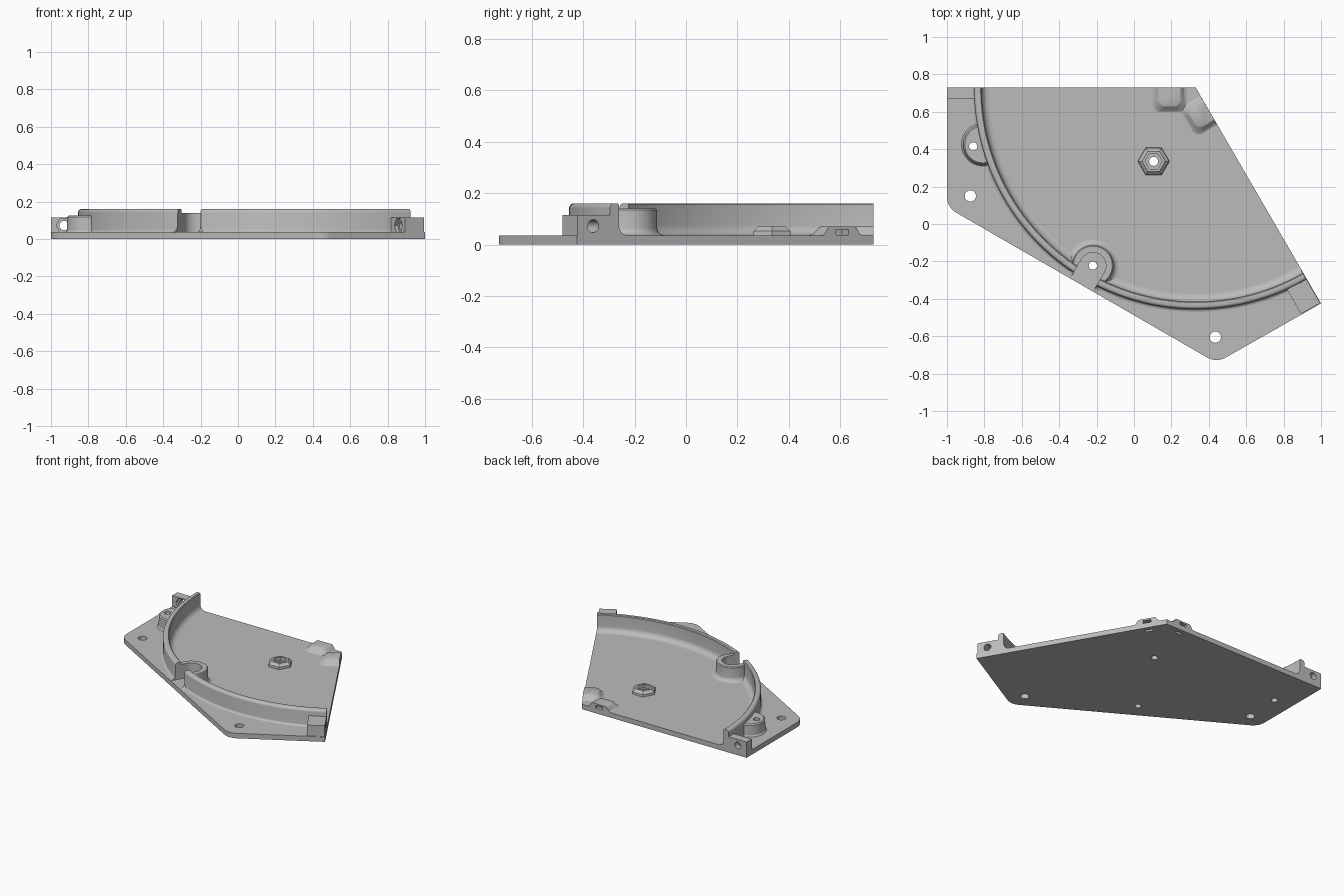
import bpy, bmesh
from math import cos, sin, radians, pi
from mathutils import Vector, Matrix

if "Cube" in bpy.data.objects:
    bpy.data.objects.remove(bpy.data.objects["Cube"])

grey = bpy.data.materials.new("plain_grey")
grey.use_nodes = True
GREY = (0.5, 0.5, 0.5, 1)
grey.diffuse_color = GREY
grey.node_tree.nodes["Principled BSDF"].inputs["Base Color"].default_value = GREY

HUB = Vector((0.33, 0.73, 0))     # corner shared by both mating edges
FLOOR = 0.036
PARTS = []


def loft(name, rings, part=True):
    """Skin closed rings of points and cap both ends."""
    bm = bmesh.new()
    loops = [[bm.verts.new(p) for p in ring] for ring in rings]
    for a, b in zip(loops, loops[1:]):
        for i in range(len(a)):
            j = (i + 1) % len(a)
            bm.faces.new((a[i], a[j], b[j], b[i]))
    bm.faces.new(loops[0])
    bm.faces.new(loops[-1])
    bmesh.ops.recalc_face_normals(bm, faces=bm.faces)
    mesh = bpy.data.meshes.new(name)
    bm.to_mesh(mesh)
    bm.free()
    mesh.materials.append(grey)
    obj = bpy.data.objects.new(name, mesh)
    bpy.context.collection.objects.link(obj)
    if part:
        PARTS.append(obj)
    return obj


def arc(c, r, a0, a1, n):
    return [(c[0] + r * cos(radians(a0 + (a1 - a0) * i / n)),
             c[1] + r * sin(radians(a0 + (a1 - a0) * i / n))) for i in range(n + 1)]


def circle(c, r, z, n=48):
    return [(x, y, z) for x, y in arc(c, r, 0, 360, n)[:-1]]


def turned(name, c, profile, n=48, part=True):
    return loft(name, [circle(c, r, z, n) for r, z in profile], part)


def cut(cutter, *targets):
    """Subtract a cutter from each target, then discard it."""
    cutter.hide_render = True
    for obj in targets:
        mod = obj.modifiers.new("cut", "BOOLEAN")
        mod.operation, mod.solver, mod.object = "DIFFERENCE", "EXACT", cutter
        bpy.context.view_layer.objects.active = obj
        bpy.ops.object.modifier_apply(modifier=mod.name)
    bpy.data.objects.remove(cutter)


def frame(angle):
    """Edge frame at the hub: x along the edge, y inward, z up."""
    turn = 1 if angle == 180 else -1
    e = Vector((cos(radians(angle)), sin(radians(angle)), 0))
    n = Vector((-e.y, e.x, 0)) * turn
    return lambda d, w, z: HUB + e * d + n * w + Vector((0, 0, z))


def block(name, at, d, w, z, part=True):
    return loft(name, [[at(d[0], w[0], k), at(d[1], w[0], k),
                        at(d[1], w[1], k), at(d[0], w[1], k)] for k in z], part)


def edge_hole(at, d, z, r, w, n):
    return loft("edge_hole", [[at(d + r * cos(2 * pi * i / n), k, z + r * sin(2 * pi * i / n))
                               for i in range(n)] for k in w], False)


# Base plate with two rounded corners
outline = [(-1, 0.73)] + arc((-0.9, 0.147), 0.1, 180, 240, 10) \
    + arc((0.441, -0.627), 0.1, 240, 300, 10) + [(1, -0.425), (0.33, 0.73)]
plate = loft("base_plate", [[(x, y, z) for x, y in outline] for z in (0, FLOOR)])

# Curved wall, filleted at the floor and rounded on top
fillet = [(1.105 + 0.04 * sin(t), 0.076 - 0.04 * cos(t))
          for t in [i * pi / 12 for i in range(7)]]
crown = [(1.167 + 0.018 * cos(t), 0.142 + 0.018 * sin(t))
         for t in [pi / 2 - i * pi / 10 for i in range(6)]]
foot = [(1.2 - 0.015 * cos(t), 0.051 - 0.015 * sin(t))
        for t in [i * pi / 8 for i in range(5)]]
section = [(1.105, 0.032)] + fillet + [(1.145, 0.155), (1.15, 0.16)] + crown + foot + [(1.2, 0.032)]
rings = []
for i in range(73):
    a = radians(180 + 120 * i / 72)
    rings.append([(HUB.x + r * cos(a), HUB.y + r * sin(a), z) for r, z in section])
wall = loft("curved_wall", rings)

# Cup around the screw hole that interrupts the wall
axis = Vector((-0.5, -0.866, 0))
side = Vector((0.866, -0.5, 0))
notch = HUB + axis * 1.10
flare = [(0.14 - 0.03 * sin(t), 0.066 - 0.03 * cos(t))
         for t in [i * pi / 10 for i in range(6)]]
cup = turned("notch_cup", notch, [(0.14, 0.032)] + flare + [(0.11, 0.134), (0.104, 0.14)])
cut(turned("notch_cutter", notch, [(0.07, 0.028), (0.07, 0.3)], part=False), wall, cup)
channel = loft("channel_cutter", [[notch + side * s + axis * t + Vector((0, 0, z))
               for s, t in ((-0.07, 0), (0.07, 0), (0.07, 0.2), (-0.07, 0.2))]
               for z in (0.028, 0.3)], False)
cut(channel, wall, cup)

# Screw boss on the outside of the wall
boss = turned("outer_boss", (-0.807, 0.425),
              [(0.115, 0.032), (0.115, FLOOR), (0.108, 0.046), (0.106, 0.117), (0.098, 0.125)])
cut(turned("boss_trim", HUB, [(1.165, 0.01), (1.165, 0.3)], 144, False), boss)

# Hexagonal nut seat
seat = turned("hex_nut_seat", (0.105, 0.335),
              [(0.085, 0.032), (0.083, 0.052), (0.062, 0.07), (0.046, 0.07), (0.046, 0.045)], 6)

# Vertical screw holes
for c, r, targets in (((-0.875, 0.15), 0.03, (plate,)),
                      ((0.435, -0.605), 0.03, (plate,)),
                      (notch, 0.022, (plate,)),
                      ((-0.86, 0.415), 0.022, (plate, boss)),
                      ((0.105, 0.335), 0.024, (plate, seat))):
    cut(turned("screw_hole", c, [(r, -0.1), (r, 0.3)], 32, False), *targets)

# Features repeated on both mating edges
for label, angle, depth in (("back", 180, 0.06), ("side", 300, 0.118)):
    at = frame(angle)

    # Joining tab with bolt hole and nut pocket
    tab = block(label + "_joining_tab", at, (1.17, 1.33), (0, depth), (0.02, 0.115))
    cut(edge_hole(at, 1.26, 0.072, 0.025, (-0.1, 0.2), 24), tab)
    cut(edge_hole(at, 1.26, 0.072, 0.042, (depth - 0.02, 0.2), 6), tab)

    # Raised pad with sloping sides
    def pad_ring(inset, z):
        h, w, r = 0.078 - inset, 0.12 - inset, 0.04
        pts = [(h, 0)] + arc((h - r, w - r), r, 0, 90, 8) + arc((r - h, w - r), r, 90, 180, 8) + [(-h, 0)]
        return [at(0.14 + s, t, z) for s, t in pts]
    pad = loft(label + "_latch_pad", [pad_ring(*k) for k in
               ((-0.012, 0.02), (-0.012, FLOOR), (0, 0.042), (0.014, 0.065), (0.022, 0.07))])

    # Latch slot from the edge down through the plate
    for w, z in (((-0.05, 0.05), (0.038, 0.058)), ((0.03, 0.05), (-0.05, 0.05))):
        cut(block("slot_cutter", at, (0.112, 0.168), w, z, False), pad, plate)

# Smooth shading with sharp edges kept
bpy.ops.object.select_all(action="DESELECT")
for obj in PARTS:
    obj.select_set(True)
bpy.context.view_layer.objects.active = plate
bpy.ops.object.shade_smooth_by_angle(angle=radians(32))
